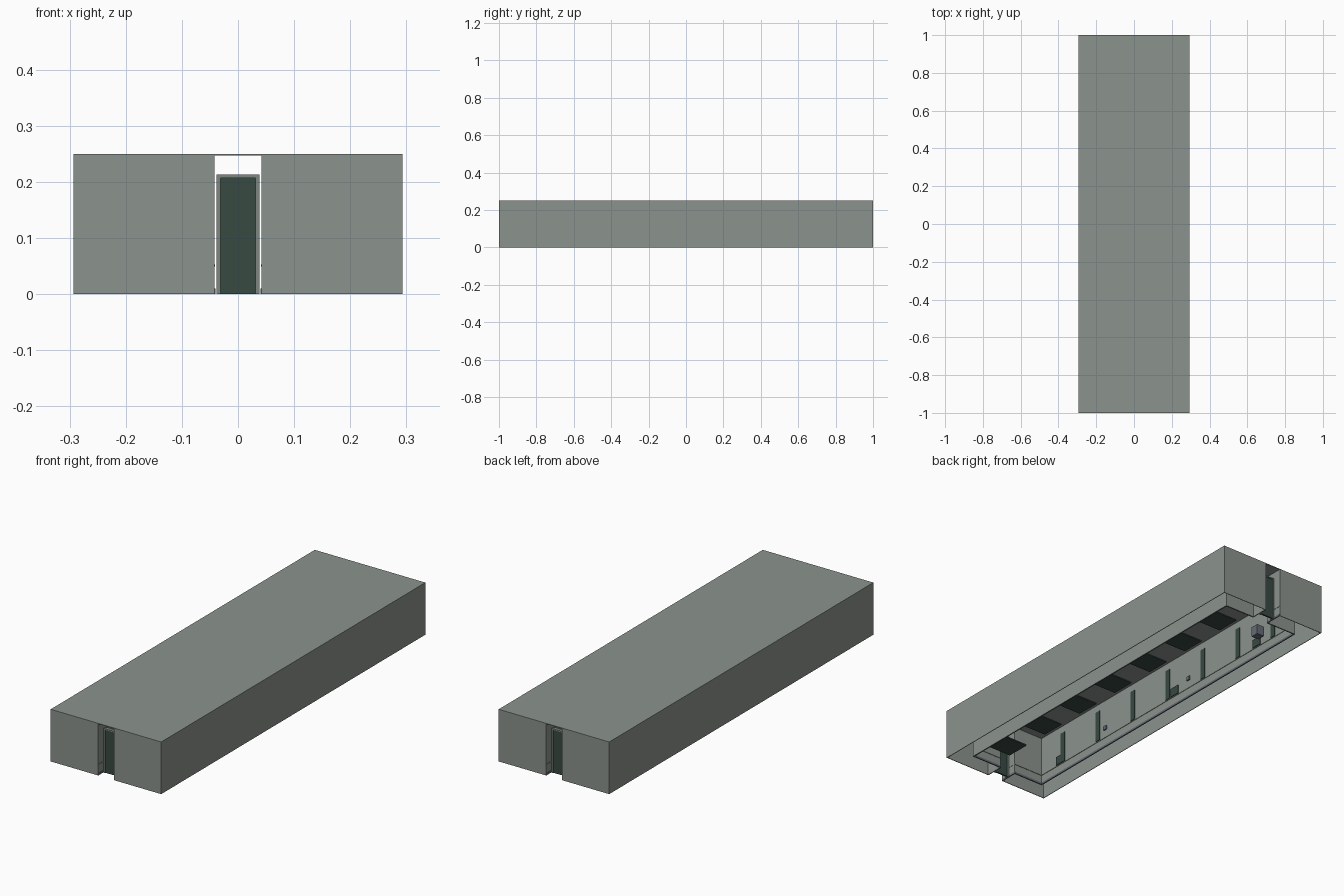
import bpy
import bmesh

old = bpy.data.objects.get("Cube")
if old:
    bpy.data.objects.remove(old, do_unlink=True)


def material(name, rgb):
    m = bpy.data.materials.new(name)
    m.use_nodes = True
    m.diffuse_color = (*rgb, 1)
    bsdf = next(n for n in m.node_tree.nodes if n.type == "BSDF_PRINCIPLED")
    bsdf.inputs["Base Color"].default_value = (*rgb, 1)
    return m


CONCRETE = material("concrete_grey", (0.26, 0.29, 0.265))
GREEN = material("dark_green", (0.04, 0.067, 0.055))
FRAME = material("frame_grey", (0.21, 0.24, 0.215))
TRIM = material("blue_grey_trim", (0.13, 0.15, 0.18))


def build(name, boxes, mat):
    """One object from boxes given as (x0, x1, y0, y1, z0, z1)."""
    bm = bmesh.new()
    for x0, x1, y0, y1, z0, z1 in boxes:
        verts = bmesh.ops.create_cube(bm, size=1)["verts"]
        for v in verts:
            v.co.x = x1 if v.co.x > 0 else x0
            v.co.y = y1 if v.co.y > 0 else y0
            v.co.z = z1 if v.co.z > 0 else z0
    mesh = bpy.data.meshes.new(name)
    bm.to_mesh(mesh)
    bm.free()
    mesh.materials.append(mat)
    ob = bpy.data.objects.new(name, mesh)
    bpy.context.collection.objects.link(ob)
    return ob


def flip(box, sx, sy):
    x0, x1, y0, y1, z0, z1 = box
    if sx < 0:
        x0, x1 = -x1, -x0
    if sy < 0:
        y0, y1 = -y1, -y0
    return (x0, x1, y0, y1, z0, z1)


def mirrored(boxes, x=True, y=True):
    return [flip(b, sx, sy) for b in boxes
            for sx in ((1, -1) if x else (1,))
            for sy in ((1, -1) if y else (1,))]


W, L, H = 0.293, 1.0, 0.25      # outer shell half sizes and height
RX, RY = 0.205, 0.91            # inner hall half sizes
GAP, T = 0.042, 0.003           # passage half width, sheet thickness
TOP = H - T

# Shell, open below
build("roof", [(-W, W, -L, L, TOP, H)], CONCRETE)
build("outer_side_walls", mirrored([(W - T, W, -L, L, 0, TOP)], y=False), CONCRETE)
build("outer_end_walls", mirrored([(GAP, W - T, L - T, L, 0, TOP)]), CONCRETE)

# Hall and entrance passages
build("hall_side_walls", mirrored([(RX, RX + T, -RY, RY, 0, TOP)], y=False), CONCRETE)
build("hall_end_walls", mirrored([(GAP, RX + T, RY, RY + T, 0, TOP)]), CONCRETE)
build("passage_walls", mirrored([(GAP, GAP + T, RY + T, L - T, 0, TOP)]), CONCRETE)


def wall_band(name, z0, z1, depth, mat):
    build(name, mirrored([(RX - depth, RX, 0, RY, z0, z1),
                          (GAP, RX - depth, RY - depth, RY, z0, z1),
                          (GAP - depth / 2, GAP, RY, L - T, z0, z1)]), mat)


wall_band("skirting", 0, 0.01, 0.003, TRIM)
wall_band("wall_rail", 0.049, 0.053, 0.002, FRAME)

# Entrance doors and their frames
DY = 0.955
build("door_frames", mirrored([(0.031, 0.038, DY - 0.008, DY + 0.008, 0, 0.213)])
      + mirrored([(-0.031, 0.031, DY - 0.008, DY + 0.008, 0.207, 0.213)], x=False), FRAME)
build("entrance_doors", mirrored([(-0.031, 0.031, DY - 0.004, DY + 0.004, 0, 0.207)],
                                 x=False), GREEN)

# Repeating bays along the hall
bays = [0.252 * i for i in range(-3, 4)]
build("wall_strips", mirrored([(RX - 0.003, RX, y - 0.015, y + 0.015, 0.055, 0.21)
                               for y in bays], y=False), GREEN)
build("floor_plates", [(0.066, 0.196, y - 0.06, y + 0.06, 0.015, 0.021)
                       for y in bays], GREEN)

# Small wall fittings
build("wall_panels", [(-RX, -RX + 0.004, y - 0.027, y + 0.027, 0.055, 0.098)
                      for y in (-0.774, 0.05, 0.64)], GREEN)
build("sockets", [(-RX, -RX + 0.006, y - 0.01, y + 0.01, 0.09, 0.11)
                  for y in (-0.45, 0.15)], TRIM)
build("storage_box", [(-0.13, -0.09, 0.74, 0.78, 0.02, 0.07)], TRIM)
